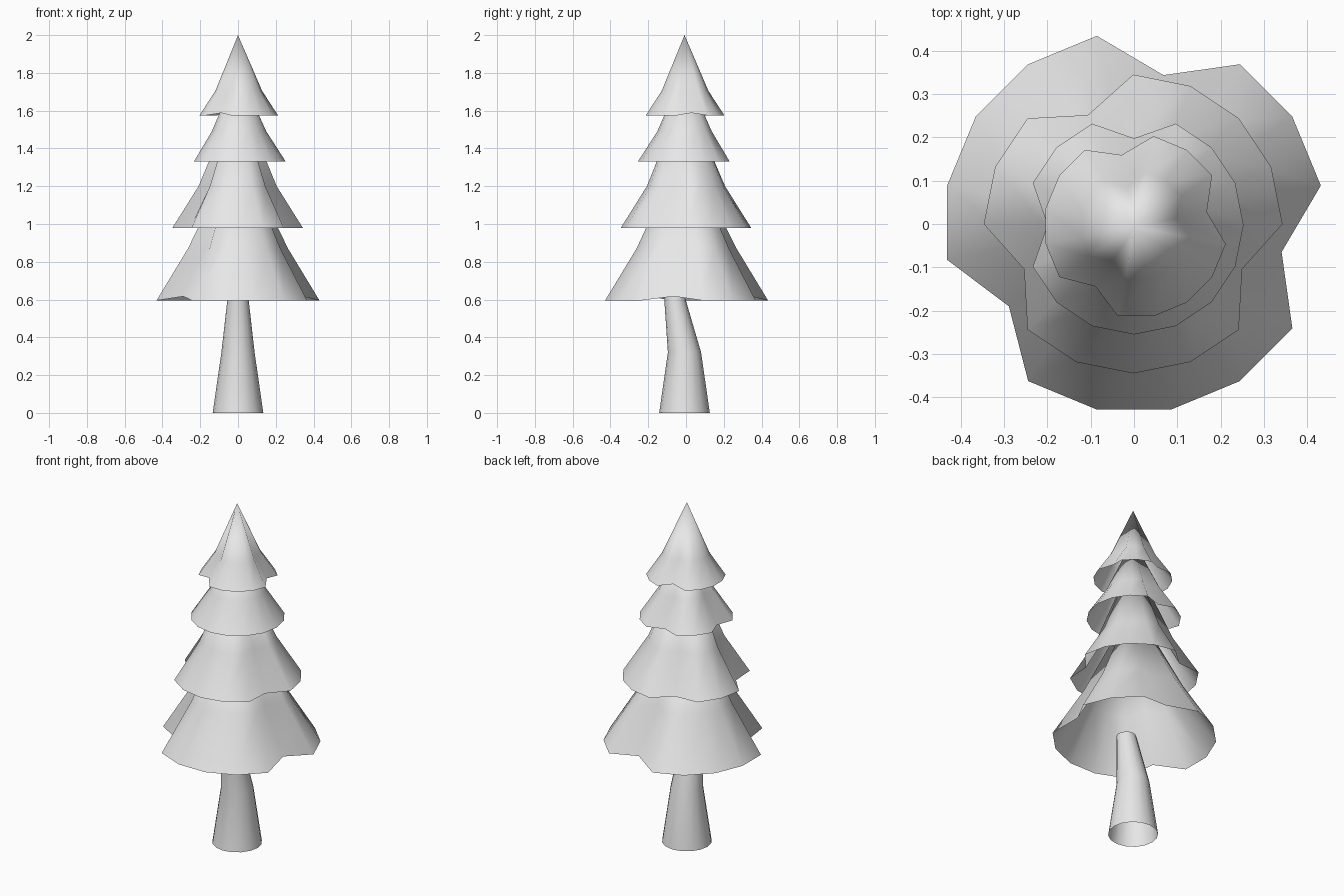
import bpy
import bmesh
from math import sin, cos, radians, pi

cube = bpy.data.objects.get("Cube")
if cube:
    bpy.data.objects.remove(cube)

SIDES = 16

# Single pale grey for the whole tree
grey = bpy.data.materials.new("pale_grey")
grey.use_nodes = True
grey.diffuse_color = (0.8, 0.8, 0.8, 1)
grey.node_tree.nodes["Principled BSDF"].inputs["Base Color"].default_value = (0.8, 0.8, 0.8, 1)


def finish(name, bm):
    """Turn a bmesh into a smooth shaded object."""
    mesh = bpy.data.meshes.new(name)
    bm.to_mesh(mesh)
    bm.free()
    mesh.materials.append(grey)
    obj = bpy.data.objects.new(name, mesh)
    bpy.context.collection.objects.link(obj)
    bpy.ops.object.select_all(action="DESELECT")
    obj.select_set(True)
    bpy.context.view_layer.objects.active = obj
    bpy.ops.object.shade_smooth_by_angle(angle=radians(80))


def bridge(bm, low, high):
    """Join two rings of equal size with quads."""
    for i in range(SIDES):
        j = (i + 1) % SIDES
        bm.faces.new((low[i], low[j], high[j], high[i]))


def tier(name, centre, turn, base, waist, tip_z, notches, lift):
    """Open flared cone; the sides listed in notches are pulled inwards."""
    bm = bmesh.new()
    rings = []
    for (radius, z), pull, rise in ((base, 0.79, lift), (waist, 0.75, 0)):
        ring = []
        for i in range(SIDES):
            a = turn + i * 2 * pi / SIDES
            notched = i in notches
            r = radius * (pull if notched else 1)
            ring.append(bm.verts.new((centre[0] + r * cos(a), centre[1] + r * sin(a),
                                      z + (rise if notched else 0))))
        rings.append(ring)
    bridge(bm, *rings)
    tip = bm.verts.new((0, -0.008, tip_z))
    for i in range(SIDES):
        bm.faces.new((rings[1][i], rings[1][(i + 1) % SIDES], tip))
    finish(name, bm)


# Foliage tiers, bottom to top: base and waist are (radius, height)
half = pi / SIDES
tier("bottom_tier", (0, 0.003), half, (0.44, 0.595), (0.27, 0.87), 1.42, (3, 9, 15), 0.022)
tier("lower_middle_tier", (-0.002, 0), 0, (0.345, 0.98), (0.207, 1.2), 1.7, (5, 9, 15), 0)
tier("upper_middle_tier", (0, -0.002), 0, (0.253, 1.33), (0.15, 1.49), 1.82, (4, 8), 0)
tier("top_tier", (0.004, -0.005), half, (0.212, 1.575), (0.126, 1.705), 2.0, (0, 4, 10), 0.013)

# Bent, tapering trunk, open at both ends: (radius, y, z)
bm = bmesh.new()
rings = []
for radius, y, z in ((0.134, -0.008, 0), (0.088, -0.008, 0.32), (0.053, -0.064, 0.63)):
    rings.append([bm.verts.new((radius * cos(2 * pi * i / SIDES),
                                y + radius * sin(2 * pi * i / SIDES), z))
                  for i in range(SIDES)])
for low, high in zip(rings, rings[1:]):
    bridge(bm, low, high)
finish("trunk", bm)
